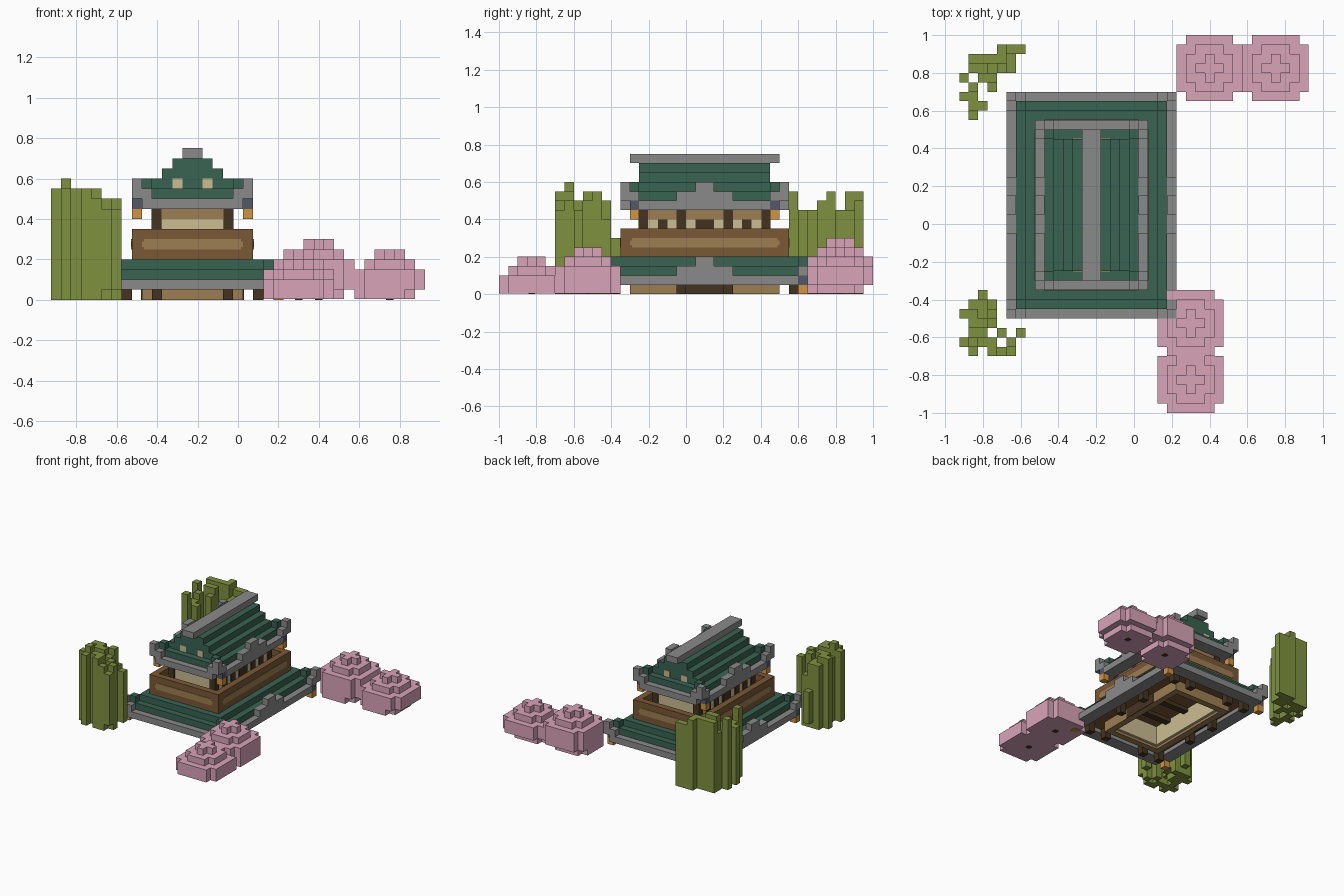
import bpy, bmesh, random
from mathutils import Matrix, Vector

if "Cube" in bpy.data.objects:
    bpy.data.objects.remove(bpy.data.objects["Cube"])

S = 0.05                      # block size
CX, CY = -0.225, 0.1          # centre of the pavilion
SIDES = (-1, 1)
random.seed(4)


def material(name, rgb):
    lin = [((c / 255 + 0.055) / 1.055) ** 2.4 for c in rgb] + [1]
    m = bpy.data.materials.new(name)
    m.use_nodes = True
    m.diffuse_color = lin
    m.node_tree.nodes["Principled BSDF"].inputs["Base Color"].default_value = lin
    return m


GRAY = material("stone gray", (138, 138, 138))
GREEN = material("roof green", (57, 99, 83))
PINK = material("blossom pink", (217, 164, 184))
BAMBOO = material("bamboo green", (127, 145, 62))
BROWN = material("wood brown", (122, 88, 54))
TAN = material("light wood", (158, 127, 82))
DARK = material("dark wood", (69, 52, 33))
CREAM = material("plaster cream", (203, 188, 145))
ORANGE = material("lantern orange", (210, 149, 67))
BLUE = material("iron blue gray", (82, 88, 101))


def part(name, mat, boxes, origin=(CX, CY)):
    """One object from boxes given as (x0, x1, y0, y1, z0, z1)."""
    bm = bmesh.new()
    for x0, x1, y0, y1, z0, z1 in boxes:
        centre = Vector(((x0 + x1) / 2 + origin[0], (y0 + y1) / 2 + origin[1], (z0 + z1) / 2))
        size = Matrix.Diagonal((abs(x1 - x0), abs(y1 - y0), z1 - z0, 1))
        bmesh.ops.create_cube(bm, size=1, matrix=Matrix.Translation(centre) @ size)
    mesh = bpy.data.meshes.new(name)
    bm.to_mesh(mesh)
    bm.free()
    mesh.materials.append(mat)
    obj = bpy.data.objects.new(name, mesh)
    bpy.context.collection.objects.link(obj)


def slab(hx, hy, z0, z1):
    return (-hx, hx, -hy, hy, z0, z1)


def ring(hx, hy, z0, z1, t=S):
    out = []
    for s in SIDES:
        out.append((s * (hx - t), s * hx, -hy, hy, z0, z1))
        out.append((t - hx, hx - t, s * (hy - t), s * hy, z0, z1))
    return out


def four(x, y, z0, z1):
    """One block column mirrored to the four corners."""
    h = S / 2
    return [(a * x - h, a * x + h, b * y - h, b * y + h, z0, z1) for a in SIDES for b in SIDES]


def roof(level, z, hx, hy):
    h = S / 2
    # stone rim, raised corners and stepped crest on the long sides
    rim = four(hx - h, hy - h, z + S, z + 3 * S)
    rim += four(hx - h - S, hy - h, z + S, z + 2 * S) + four(hx - h, hy - h - S, z + S, z + 2 * S)
    rim += ring(hx - S, hy - S, z, z + S)
    for s in SIDES:
        rim.append((s * (hx - S), s * hx, 2 * S - hy, hy - 2 * S, z, z + S))
        rim.append((S - hx, hx - S, s * (hy - S), s * hy, z, z + S))
        for i, half in enumerate((3 * S, S)):
            rim.append((s * (hx - S), s * hx, -half, half, z + (i + 1) * S, z + (i + 2) * S))
    part(level + "_roof_rim", GRAY, rim)
    # tiles
    tiles = ring(hx - S, hy - S, z + S, z + 2 * S, 2 * S)
    tiles += ring(hx - 2 * S, hy - 2 * S, z + 2 * S, z + 3 * S)
    tiles += four(hx - h - S, hy - h - S, z + 2 * S, z + 3 * S)
    part(level + "_roof_tiles", GREEN, tiles)
    part(level + "_roof_soffit", BROWN, ring(hx - 2 * S, hy - 2 * S, z + 0.03, z + S, 2 * S))
    # hanging lanterns
    part(level + "_lantern_hooks", BLUE, four(hx - h, hy - h - S, z, z + S))
    part(level + "_lanterns", ORANGE, four(hx - h, hy - h - S, z - S, z))


# ground floor
part("ground_walls", TAN, ring(0.25, 0.40, 0, 0.1))
part("ground_inner_walls", CREAM, ring(0.20, 0.35, 0.02, 0.2, 0.02))
part("ground_ceiling", BROWN, [slab(0.25, 0.40, 0.17, 0.2)])
part("ground_ceiling_beams", DARK, [(-0.18, 0.18, y - 0.025, y + 0.025, 0.14, 0.17) for y in (-0.2, 0, 0.2)])
part("side_doors", DARK, [(s * 0.24, s * 0.255, -0.15, 0.15, 0, 0.1) for s in SIDES])
posts = four(0.325, 0.475, 0, 0.08) + four(0.175, 0.475, 0, 0.08) + four(0.325, 0.125, 0, 0.08)
part("porch_posts", DARK, posts)
roof("lower", 0.05, 0.45, 0.60)

# balcony with panelled sides
part("balcony", BROWN, [slab(0.30, 0.45, 0.2, 0.3)] + ring(0.30, 0.45, 0.3, 0.35))
panels = []
for s in SIDES:
    for half, inset, grow in ((0.24, 0, 0.003), (0.25, 0.012, 0.002)):
        z0, z1 = 0.25 + inset, 0.3 - inset
        panels.append((s * 0.30, s * (0.30 + grow), -half - 0.15, half + 0.15, z0, z1))
        panels.append((-half, half, s * 0.45, s * (0.45 + grow), z0, z1))
part("balcony_panels", TAN, panels)

# upper floor
part("upper_walls", CREAM, [slab(0.195, 0.345, 0.3, 0.42)])
part("upper_beams", TAN, [slab(0.20, 0.35, 0.4, 0.48)])
studs = four(0.178, 0.328, 0.3, 0.45)
for s in SIDES:
    for y in (-0.125, 0.125):
        studs.append((s * 0.15, s * 0.203, y - 0.025, y + 0.025, 0.3, 0.45))
    for y in (-0.225, -0.025, 0.025, 0.225):
        studs.append((s * 0.15, s * 0.203, y - 0.025, y + 0.025, 0.3, 0.4))
part("upper_posts", DARK, studs)
roof("upper", 0.45, 0.30, 0.45)

# gable and ridge
gable = [slab(0.20, 0.35, 0.5, 0.6), slab(0.15, 0.35, 0.6, 0.65), slab(0.10, 0.35, 0.65, 0.7)]
part("gable", GREEN, gable)
part("gable_windows", CREAM, [(a * 0.05, a * 0.10, b * 0.35, b * 0.354, 0.55, 0.6) for a in SIDES for b in SIDES])
part("roof_ridge", GRAY, [slab(0.05, 0.40, 0.7, 0.75)])

# bamboo groves: rows from back to front, each with its top height in blocks
GROVES = {
    "back": (0.95, ["....###", ".#####.", ".#####.", "#.##...", ".#.#...", "##.....", ".##....", ".#....."],
             (11, 11, 9, 11, 10, 9, 9, 11)),
    "front": (-0.35, ["..#....", ".###...", "####...", ".###...", ".##.#.#", "####.#.", ".#.###."],
              (6, 10, 11, 11, 10, 12, 11)),
}
COLUMN_CAPS = (11, 12, 11, 11, 11, 10, 10)
for name, (top, rows, heights) in GROVES.items():
    canes = []
    for j, (row, tall) in enumerate(zip(rows, heights)):
        filled = [i for i, c in enumerate(row) if c == "#"]
        for n, i in enumerate(filled):
            drop = random.choice((0, 0, 1, 1, 2)) if n > 1 else 0
            foot = random.choice((0, 0, 0, 0, 1))
            x, y = -0.925 + i * S, top - j * S
            canes.append((x, x + S, y - S, y, foot * S, min(tall - drop, COLUMN_CAPS[i]) * S))
    part(name + "_bamboo", BAMBOO, canes, (0, 0))

# blossom bushes: crossed boxes stacked in shrinking layers, the lowest cut back on some
BUSHES = {"back_inner": (0.4, 0.825, 6, S), "back_outer": (0.75, 0.825, 5, S),
          "front_inner": (0.3, -0.525, 5, 0), "front_outer": (0.3, -0.825, 4, 0)}
for name, (x, y, n, cut) in BUSHES.items():
    layers = []
    for k in range(n):
        r = min(0.075 + S * (n - 1 - k), 0.175)
        far = r - cut if k == 0 else r
        z0, z1 = max(k * S, 0.003), (k + 1) * S
        layers += [(-r, far, S - r, far - S, z0, z1), (S - r, far - S, -r, far, z0, z1)]
    part(name + "_blossom", PINK, layers, (x, y))
    part(name + "_trunk", DARK, [slab(0.018, 0.018, 0, 0.02)], (x, y))
